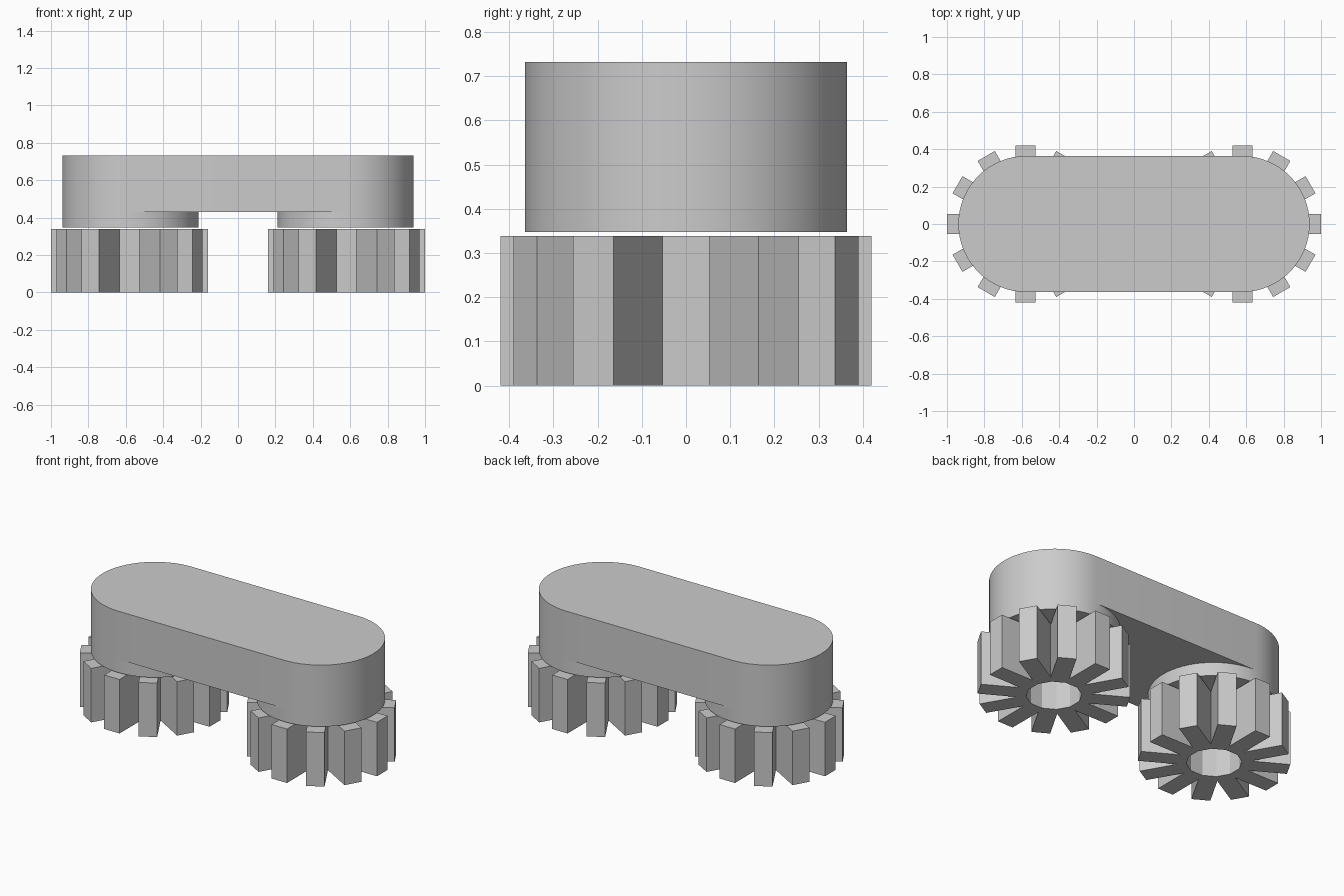
import bpy, bmesh
from math import cos, sin, pi, radians, sqrt

cube = bpy.data.objects.get("Cube")
if cube:
    bpy.data.objects.remove(cube)

grey = bpy.data.materials.new("plain grey")
grey.use_nodes = True
COLOR = (0.6, 0.6, 0.6, 1)
grey.diffuse_color = COLOR
grey.node_tree.nodes["Principled BSDF"].inputs["Base Color"].default_value = COLOR


def finish(bm, name, smooth):
    bmesh.ops.remove_doubles(bm, verts=bm.verts, dist=1e-5)
    bmesh.ops.recalc_face_normals(bm, faces=bm.faces)
    mesh = bpy.data.meshes.new(name)
    bm.to_mesh(mesh)
    bm.free()
    mesh.materials.append(grey)
    obj = bpy.data.objects.new(name, mesh)
    bpy.context.collection.objects.link(obj)
    if smooth:
        bpy.ops.object.select_all(action='DESELECT')
        obj.select_set(True)
        bpy.context.view_layer.objects.active = obj
        bpy.ops.object.shade_smooth_by_angle(angle=radians(30))
    return obj


def extrude_outline(bm, points, z0, z1):
    low = [bm.verts.new((x, y, z0)) for x, y in points]
    high = [bm.verts.new((x, y, z1)) for x, y in points]
    bm.faces.new(low)
    bm.faces.new(high)
    for i in range(len(points)):
        j = (i + 1) % len(points)
        bm.faces.new((low[i], low[j], high[j], high[i]))


def arc(cx, r, start, end, n):
    return [(cx + r * cos(start + (end - start) * i / n),
             r * sin(start + (end - start) * i / n)) for i in range(n + 1)]


# Gear wheels: straight-sided teeth meeting in sharp valleys around a bore
TEETH, TIP, HALF, BORE, GEAR_H, GEAR_X = 12, 0.42, 0.053, 0.155, 0.338, 0.58
STEP = 2 * pi / TEETH
ROOT = HALF / sin(STEP / 2)


def gear(name, cx):
    bm = bmesh.new()
    for k in range(TEETH):
        a = k * STEP
        lo, hi = a - STEP / 2, a + STEP / 2
        # one tooth section, from bore to tip and back
        section = [(BORE * cos(lo), BORE * sin(lo)),
                   (ROOT * cos(lo), ROOT * sin(lo)),
                   (TIP * cos(a) + HALF * sin(a), TIP * sin(a) - HALF * cos(a)),
                   (TIP * cos(a) - HALF * sin(a), TIP * sin(a) + HALF * cos(a)),
                   (ROOT * cos(hi), ROOT * sin(hi)),
                   (BORE * cos(hi), BORE * sin(hi))]
        rings = [[bm.verts.new((cx + x, y, z)) for x, y in section] for z in (0, GEAR_H)]
        for ring in rings:
            bm.faces.new(ring)
        low, high = rings
        for i in (1, 2, 3, 5):
            j = (i + 1) % 6
            bm.faces.new((low[i], low[j], high[j], high[i]))
    return finish(bm, name, False)


gear("left_gear", GEAR_X)
gear("right_gear", -GEAR_X)

# Rounded bridge with a round foot above each gear
R, CAP_X, FOOT_Z, DECK_Z, TOP_Z = 0.364, 0.575, 0.347, 0.43, 0.732
bm = bmesh.new()
extrude_outline(bm, arc(CAP_X, R, -pi / 2, pi / 2, 32) + arc(-CAP_X, R, pi / 2, 3 * pi / 2, 32),
                DECK_Z, TOP_Z)
finish(bm, "bridge", True)

for name, cx in (("left_foot", CAP_X), ("right_foot", -CAP_X)):
    bm = bmesh.new()
    extrude_outline(bm, arc(cx, R, 0, 2 * pi, 64)[:-1], FOOT_Z, DECK_Z)
    finish(bm, name, True)
